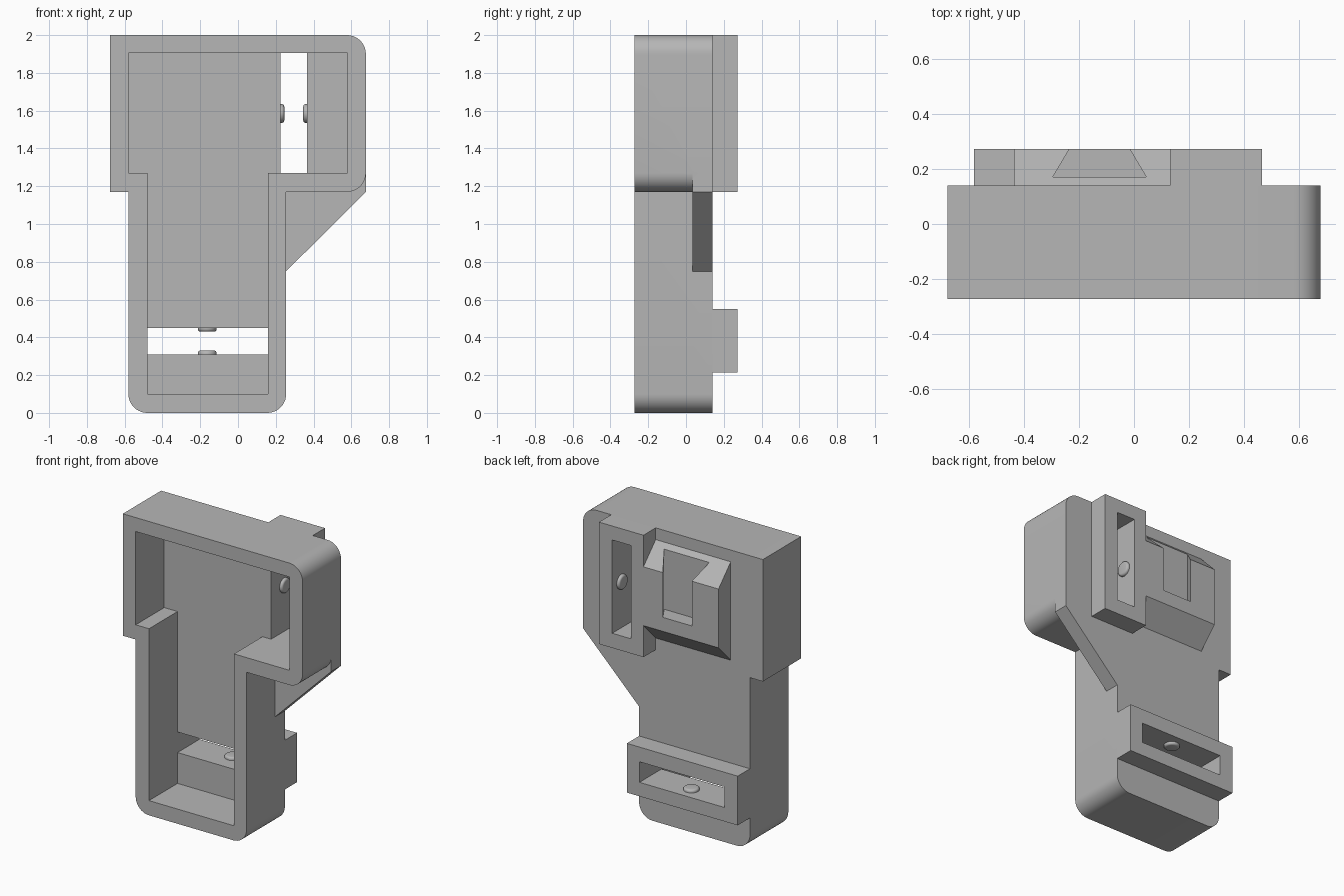
import bpy
import bmesh
import math
from mathutils import Vector

cube = bpy.data.objects.get("Cube")
if cube:
    bpy.data.objects.remove(cube, do_unlink=True)

grey = bpy.data.materials.new("plain grey")
grey.use_nodes = True
COLOUR = (0.47, 0.47, 0.47, 1)
grey.diffuse_color = COLOUR
grey.node_tree.nodes["Principled BSDF"].inputs["Base Color"].default_value = COLOUR

FRONT, FLOOR, BACK, OUTER = -0.272, 0.035, 0.14, 0.272


def add_mesh(name, bm):
    bmesh.ops.recalc_face_normals(bm, faces=bm.faces)
    mesh = bpy.data.meshes.new(name)
    bm.to_mesh(mesh)
    bm.free()
    mesh.materials.append(grey)
    obj = bpy.data.objects.new(name, mesh)
    bpy.context.collection.objects.link(obj)
    return obj


def rounded(points, steps=10):
    """Replace every (a, b, radius) right-angle corner by an arc."""
    out = []
    for i, p in enumerate(points):
        corner = Vector(p[:2])
        if len(p) < 3:
            out.append(corner)
            continue
        r = p[2]
        to_prev = (Vector(points[i - 1][:2]) - corner).normalized()
        to_next = (Vector(points[(i + 1) % len(points)][:2]) - corner).normalized()
        centre = corner + (to_prev + to_next) * r
        for k in range(steps + 1):
            t = math.pi / 2 * k / steps
            out.append(centre - to_next * r * math.cos(t) - to_prev * r * math.sin(t))
    return out


def prism(name, points, axis, low, high):
    """Extrude a profile, given in the two other axes, along an axis."""
    def place(p, h):
        return {"x": (h, p[0], p[1]), "y": (p[0], h, p[1]), "z": (p[0], p[1], h)}[axis]
    bm = bmesh.new()
    face = bm.faces.new([bm.verts.new(place(p, low)) for p in rounded(points)])
    new = bmesh.ops.extrude_face_region(bm, geom=[face])["geom"]
    shift = Vector(place((0, 0), high - low))
    bmesh.ops.translate(bm, vec=shift, verts=[g for g in new if isinstance(g, bmesh.types.BMVert)])
    return add_mesh(name, bm)


def block(name, x0, x1, z0, z1, y0, y1):
    return prism(name, [(x0, z0), (x1, z0), (x1, z1), (x0, z1)], "y", y0, y1)


def boolean(target, tool, operation):
    mod = target.modifiers.new("bool", "BOOLEAN")
    mod.operation, mod.solver, mod.object = operation, "EXACT", tool
    bpy.context.view_layer.objects.active = target
    bpy.ops.object.modifier_apply(modifier=mod.name)


def bump(name, location, direction):
    """Low round detent with a softened rim, standing on a slot wall."""
    bm = bmesh.new()
    bmesh.ops.create_cone(bm, cap_ends=True, segments=32, radius1=0.05, radius2=0.05, depth=0.04)
    rim = [e for e in bm.edges if all(v.co.z > 0 for v in e.verts)]
    bmesh.ops.bevel(bm, geom=rim, offset=0.014, segments=4, profile=0.5, affect="EDGES")
    turn = Vector((0, 0, 1)).rotation_difference(Vector(direction)).to_matrix()
    bmesh.ops.rotate(bm, verts=bm.verts, matrix=turn)
    bmesh.ops.translate(bm, verts=bm.verts, vec=location)
    return add_mesh(name, bm)


# Housing: wide head over a narrow grip, open at the front
R = 0.1
body = prism("housing", [(-0.677, 2), (0.677, 2, R), (0.677, 1.17, R), (0.255, 1.17),
                         (0.255, 0, R), (-0.58, 0, R), (-0.58, 1.17), (-0.677, 1.17)],
             "y", FRONT, BACK)
gusset = prism("gusset", [(0.22, 0.715), (0.677, 1.17), (0.677, 1.3), (0.22, 1.3)],
               "y", FLOOR, BACK)
cavity = prism("cavity", [(-0.58, 1.905), (0.58, 1.905), (0.58, 1.27), (0.16, 1.27),
                          (0.16, 0.1), (-0.48, 0.1), (-0.48, 1.27), (-0.58, 1.27)],
               "y", FRONT - 0.1, FLOOR)
boolean(body, gusset, "UNION")
boolean(body, cavity, "DIFFERENCE")

# Strap bosses on the back, with slots running through into the cavity
upper_boss = block("upper_boss", 0.13, 0.465, 1.17, 2, BACK, OUTER)
lower_boss = block("lower_boss", -0.58, 0.255, 0.215, 0.55, BACK, OUTER)
upper_slot = block("upper_slot", 0.225, 0.365, 1.27, 1.905, -0.1, 0.4)
lower_slot = block("lower_slot", -0.48, 0.16, 0.31, 0.45, -0.1, 0.4)
for slot, boss in ((upper_slot, upper_boss), (lower_slot, lower_boss)):
    boolean(body, slot, "DIFFERENCE")
    boolean(boss, slot, "DIFFERENCE")

# Dovetail holder with sloped ends and an undercut channel open at the top
holder = prism("dovetail_holder", [(BACK, 1.25), (BACK, 1.92), (OUTER, 1.785), (OUTER, 1.385)],
               "x", -0.435, 0.13)
MID = -0.125
channel = prism("channel", [(MID - 0.17, 0.17), (MID + 0.17, 0.17),
                            (MID + 0.0925, 0.3), (MID - 0.0925, 0.3)], "z", 1.48, 2.1)
boolean(holder, channel, "DIFFERENCE")

for tool in (gusset, cavity, upper_slot, lower_slot, channel):
    bpy.data.objects.remove(tool, do_unlink=True)

# Facing pairs of detents inside each slot
parts = [body, upper_boss, lower_boss, holder]
for side in (-1, 1):
    parts.append(bump("upper_detent", (0.295 + side * 0.07, 0.175, 1.585), (-side, 0, 0)))
    parts.append(bump("lower_detent", (-0.163, 0.175, 0.38 + side * 0.07), (0, 0, -side)))

# Smooth the curved corners, keep the hard edges
bpy.ops.object.select_all(action="DESELECT")
for part in parts:
    part.select_set(True)
bpy.context.view_layer.objects.active = body
bpy.ops.object.shade_smooth_by_angle(angle=math.radians(30))
